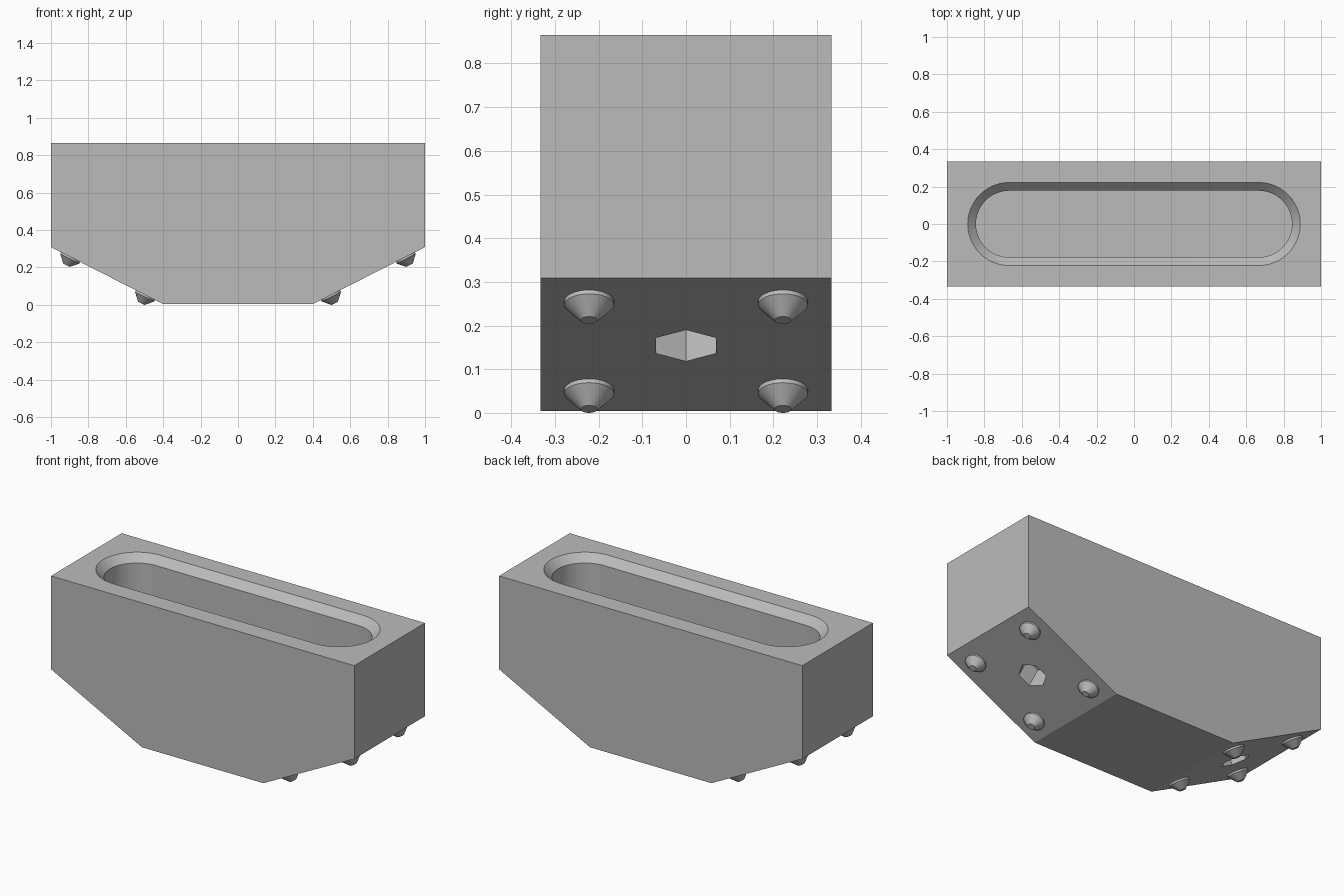
import bpy, bmesh, math
from mathutils import Matrix, Vector

if "Cube" in bpy.data.objects:
    bpy.data.objects.remove(bpy.data.objects["Cube"])

# Single plain grey
grey = bpy.data.materials.new("plain_grey")
grey.use_nodes = True
colour = (0.5, 0.5, 0.5, 1)
grey.diffuse_color = colour
grey.node_tree.nodes["Principled BSDF"].inputs["Base Color"].default_value = colour

HALF_W, TOP, BASE = 0.333, 0.865, 0.004
SLOPE_X, SLOPE_Z = 0.4, 0.309
SLOT_X, FLOOR = 0.667, 0.42
normal = Vector((SLOPE_Z - BASE, 0, SLOPE_X - 1)).normalized()


def make_object(name, bm):
    bmesh.ops.recalc_face_normals(bm, faces=bm.faces)
    mesh = bpy.data.meshes.new(name)
    bm.to_mesh(mesh)
    bm.free()
    mesh.materials.append(grey)
    obj = bpy.data.objects.new(name, mesh)
    bpy.context.collection.objects.link(obj)
    return obj


def loft(name, rings):
    """Join matching rings of points and cap both ends."""
    bm = bmesh.new()
    loops = [[bm.verts.new(p) for p in ring] for ring in rings]
    n = len(loops[0])
    for a, b in zip(loops, loops[1:]):
        for i in range(n):
            j = (i + 1) % n
            bm.faces.new((a[i], a[j], b[j], b[i]))
    bm.faces.new(loops[0])
    bm.faces.new(loops[-1])
    return make_object(name, bm)


def slot_ring(radius, z, steps=24):
    """Stadium outline at height z."""
    ring = []
    for side, start in ((1, -math.pi / 2), (-1, math.pi / 2)):
        for i in range(steps + 1):
            a = start + math.pi * i / steps
            ring.append((side * SLOT_X + radius * math.cos(a), radius * math.sin(a), z))
    return ring


def slope_frame(x, y, side):
    """Frame on a sloped end with its z axis pointing outward."""
    z = BASE + (x - SLOPE_X) / (1 - SLOPE_X) * (SLOPE_Z - BASE)
    out = Vector((side * normal.x, 0, normal.z))
    across = Vector((0, 1, 0))
    along = across.cross(out)
    rot = Matrix((along, across, out)).transposed().to_4x4()
    return Matrix.Translation((side * x, y, z)) @ rot


def turned(name, frame, profile, sides):
    """Turned solid from (radius, height) pairs."""
    rings = [[frame @ Vector((r * math.cos(math.tau * i / sides),
                              r * math.sin(math.tau * i / sides), h))
              for i in range(sides)] for r, h in profile]
    return loft(name, rings)


# Block with sloped lower ends
outline = [(-1, TOP), (-1, SLOPE_Z), (-SLOPE_X, BASE),
           (SLOPE_X, BASE), (1, SLOPE_Z), (1, TOP)]
body = loft("body", [[(x, y, z) for x, z in outline] for y in (-HALF_W, HALF_W)])

# Cutters: chamfered slot and a hexagonal socket in each slope
lip = 0.044
cutters = [loft("slot_cutter", [slot_ring(0.178, FLOOR), slot_ring(0.178, TOP - lip),
                                slot_ring(0.178 + lip, TOP), slot_ring(0.178 + lip, TOP + 0.1)])]
for side, word in ((1, "left"), (-1, "right")):
    cutters.append(turned(word + "_socket_cutter", slope_frame(0.695, 0, side),
                          [(0.079, -0.13), (0.079, 0.05)], 6))

bpy.context.view_layer.objects.active = body
for cutter in cutters:
    mod = body.modifiers.new(cutter.name, "BOOLEAN")
    mod.object = cutter
    mod.solver = "EXACT"
    bpy.ops.object.modifier_apply(modifier=mod.name)
    bpy.data.objects.remove(cutter)
smooth = [body]

# Four tapered studs on each slope
for side, word in ((1, "left"), (-1, "right")):
    for x, level in ((0.495, "lower"), (0.895, "upper")):
        for y, face in ((-0.222, "front"), (0.222, "back")):
            smooth.append(turned(f"{word}_{level}_{face}_stud", slope_frame(x, y, side),
                                 [(0.057, -0.01), (0.057, 0.01), (0.019, 0.049)], 32))

bpy.ops.object.select_all(action="DESELECT")
for obj in smooth:
    obj.select_set(True)
bpy.ops.object.shade_smooth_by_angle(angle=math.radians(25))
